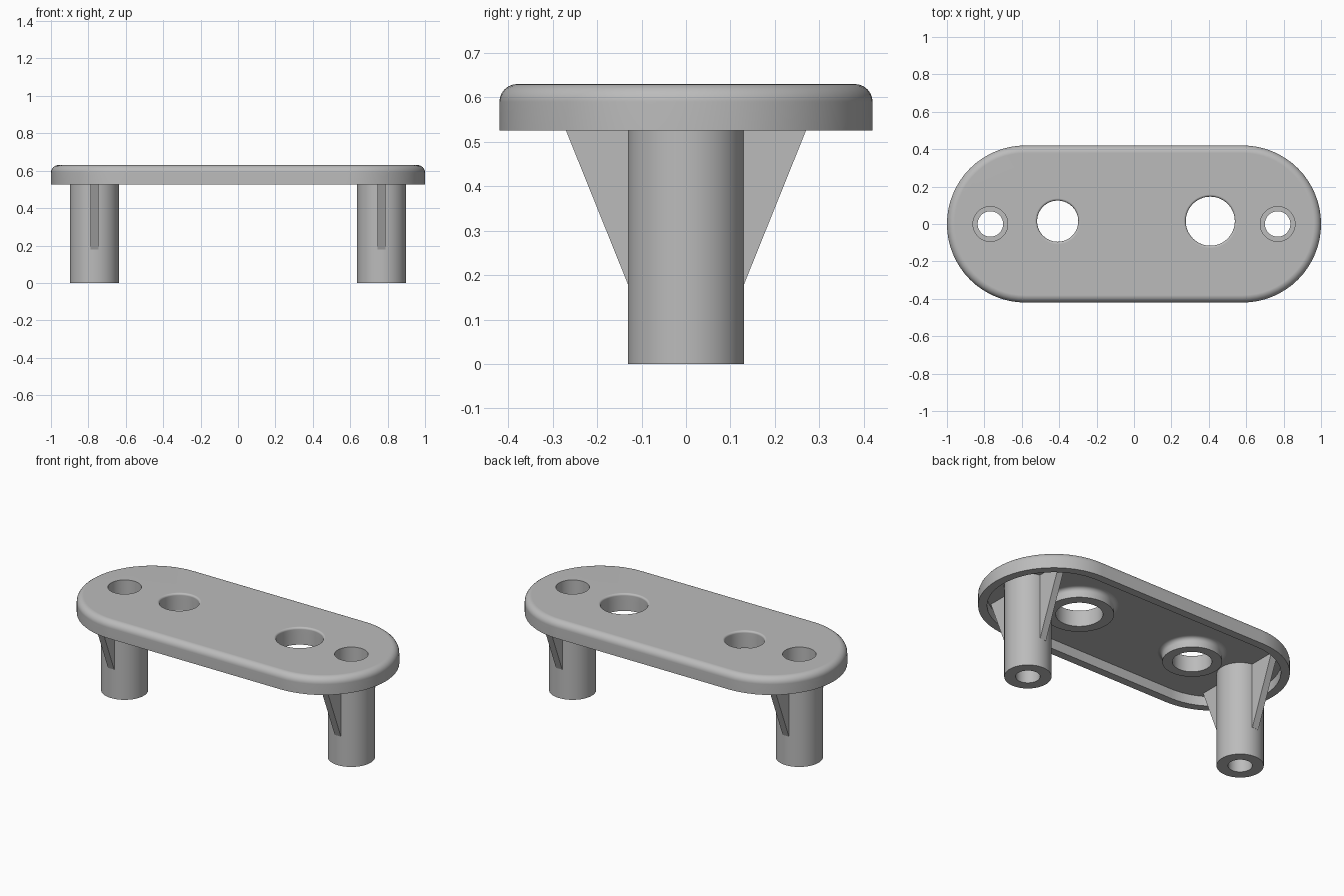
import bpy
import bmesh
from math import pi, cos, sin, radians

cube = bpy.data.objects.get("Cube")
if cube:
    bpy.data.objects.remove(cube)

SEG = 64
HALF, END = 0.42, 0.58            # plate half width, centre of the round ends
RIM_Z, CEIL_Z, TOP_Z = 0.525, 0.585, 0.63
POST_X, POST_R, BORE_R, HEAD_R = 0.768, 0.131, 0.068, 0.093

grey = bpy.data.materials.new("plain grey")
grey.use_nodes = True
grey.diffuse_color = (0.5, 0.5, 0.5, 1)
grey.node_tree.nodes["Principled BSDF"].inputs["Base Color"].default_value = (0.5, 0.5, 0.5, 1)


def make_object(name, bm):
    bmesh.ops.recalc_face_normals(bm, faces=bm.faces)
    mesh = bpy.data.meshes.new(name)
    bm.to_mesh(mesh)
    bm.free()
    mesh.materials.append(grey)
    obj = bpy.data.objects.new(name, mesh)
    bpy.context.collection.objects.link(obj)
    return obj


def activate(obj):
    bpy.ops.object.select_all(action='DESELECT')
    obj.select_set(True)
    bpy.context.view_layer.objects.active = obj


def smooth(obj):
    activate(obj)
    bpy.ops.object.shade_smooth_by_angle(angle=radians(35))
    mod = obj.modifiers.new("even_shading", 'WEIGHTED_NORMAL')
    mod.keep_sharp = True


def arc(cx, cz, r, start, end, steps=6):
    """Points (radius, height) along an arc given in degrees."""
    angles = [radians(start + (end - start) * i / steps) for i in range(steps + 1)]
    return [(cx + r * cos(a), cz + r * sin(a)) for a in angles]


def loft(name, profile, outline, closed=False):
    """Stack outlines along a profile; cap the ends or close it into a ring."""
    bm = bmesh.new()
    loops = [[bm.verts.new((x, y, z)) for x, y in outline(r)] for r, z in profile]
    pairs = list(zip(loops, loops[1:]))
    if closed:
        pairs.append((loops[-1], loops[0]))
    else:
        bm.faces.new(loops[0])
        bm.faces.new(loops[-1])
    for a, b in pairs:
        for i in range(len(a)):
            j = (i + 1) % len(a)
            bm.faces.new((a[i], a[j], b[j], b[i]))
    return make_object(name, bm)


def circle_at(x, y):
    angles = [2 * pi * i / SEG for i in range(SEG)]
    return lambda r: [(x + r * cos(a), y + r * sin(a)) for a in angles]


def stadium(r):
    half = SEG // 2
    pts = []
    for side, start in ((1, -pi / 2), (-1, pi / 2)):
        for i in range(half + 1):
            a = start + pi * i / half
            pts.append((side * END + r * cos(a), r * sin(a)))
    return pts


# Plate: rounded top edge, rim and hollow underside
fillet = 0.04
wall = HALF - 0.05
plate = loft("plate",
             arc(HALF - fillet, TOP_Z - fillet, fillet, 90, 0)
             + [(HALF, RIM_Z), (wall, RIM_Z), (wall, CEIL_Z)], stadium)


def cut(profile, x, y):
    cutter = loft("hole_cutter", profile, circle_at(x, y))
    cutter.hide_render = True
    mod = plate.modifiers.new("hole", 'BOOLEAN')
    mod.operation = 'DIFFERENCE'
    mod.solver = 'EXACT'
    mod.object = cutter
    activate(plate)
    bpy.ops.object.modifier_apply(modifier=mod.name)
    bpy.data.objects.remove(cutter)


# Large through holes with softened edges, each with a flared boss below
for name, x, r, boss_r in (("small_hole_boss", -0.408, 0.11, 0.166),
                           ("large_hole_boss", 0.408, 0.131, 0.192)):
    y, soft, flare = 0.015, 0.012, 0.025
    cut([(r, RIM_Z)] + arc(r + soft, TOP_Z - soft, soft, 180, 90)
        + [(r + soft, TOP_Z + 0.05)], x, y)
    boss = loft(name,
                [(r, CEIL_Z + 0.002), (r, RIM_Z), (boss_r, RIM_Z)]
                + arc(boss_r + flare, CEIL_Z - flare, flare, 180, 90)
                + [(boss_r + flare, CEIL_Z + 0.002)], circle_at(x, y), closed=True)
    smooth(boss)

# Posts with a screw bore and a deep head recess, braced by two gussets
for side, sx in (("left", 1), ("right", -1)):
    x = sx * POST_X
    cut([(HEAD_R, RIM_Z), (HEAD_R, TOP_Z + 0.05)], x, 0)
    post = loft(side + "_post",
                [(BORE_R, 0), (POST_R, 0), (POST_R, CEIL_Z + 0.002),
                 (HEAD_R, CEIL_Z + 0.002), (HEAD_R, 0.12), (BORE_R, 0.12)],
                circle_at(x, 0), closed=True)
    smooth(post)
    for end, sy in (("front", -1), ("back", 1)):
        bm = bmesh.new()
        shape = [(0.11, 0.18), (POST_R, 0.18), (0.295, CEIL_Z + 0.002), (0.11, CEIL_Z + 0.002)]
        face = bm.faces.new([bm.verts.new((x - 0.021, sy * y, z)) for y, z in shape])
        new = bmesh.ops.extrude_face_region(bm, geom=[face])["geom"]
        bmesh.ops.translate(bm, vec=(0.042, 0, 0),
                            verts=[v for v in new if isinstance(v, bmesh.types.BMVert)])
        make_object(side + "_" + end + "_gusset", bm)

smooth(plate)
